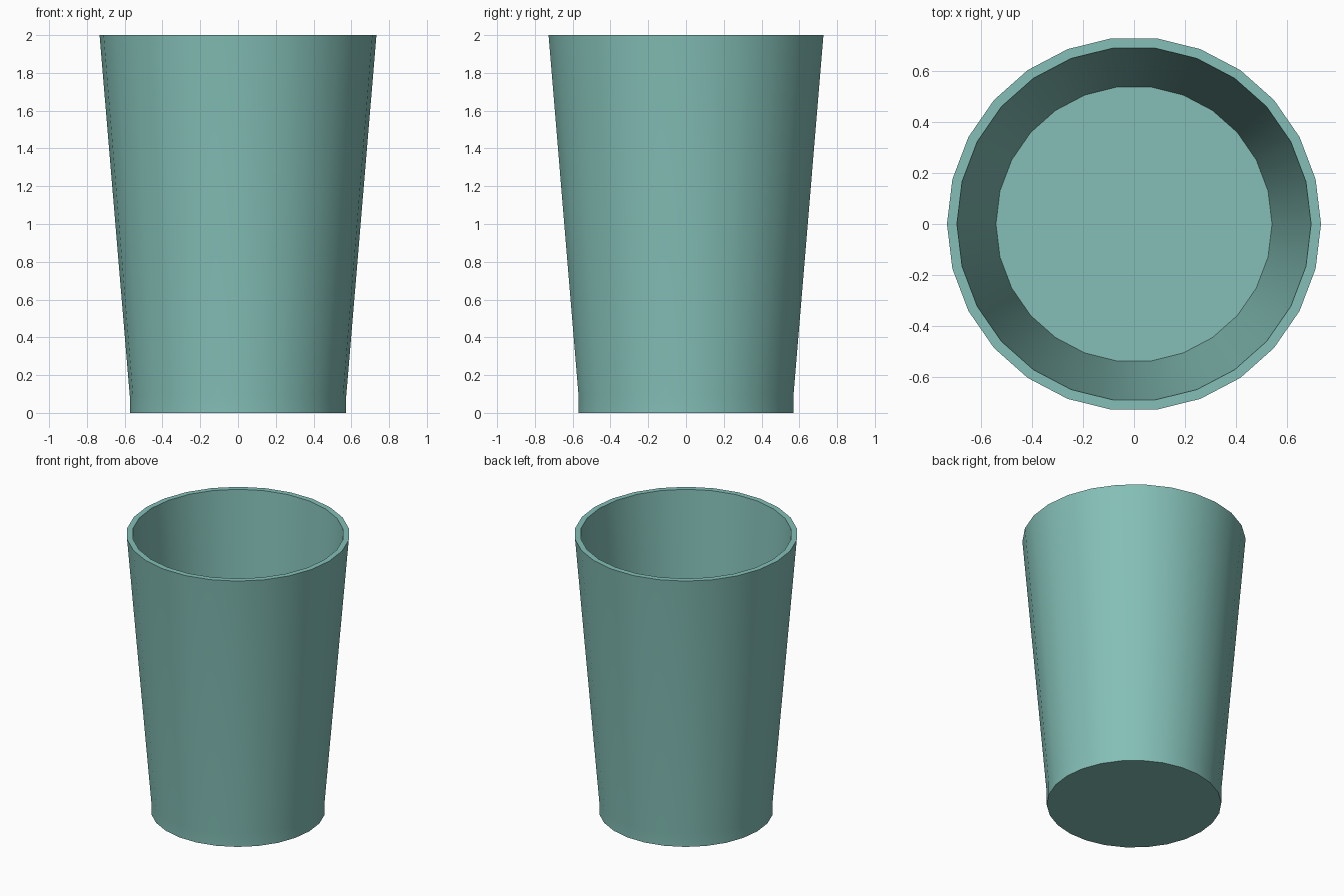
import bpy, bmesh, math

if "Cube" in bpy.data.objects:
    bpy.data.objects.remove(bpy.data.objects["Cube"])

SIDES = 26
# Profile (radius, z): outer foot, foot top, outer rim, inner rim, inner floor
PROFILE = [(0.573, 0), (0.573, 0.09), (0.733, 2.0), (0.694, 2.0), (0.541, 0.09)]

# Tapered cup: revolve the profile, then cap the base and the inner floor
bm = bmesh.new()
rings = []
for r, z in PROFILE:
    rings.append([bm.verts.new((r * math.cos(2 * math.pi * i / SIDES),
                                r * math.sin(2 * math.pi * i / SIDES), z))
                  for i in range(SIDES)])
for low, high in zip(rings, rings[1:]):
    for i in range(SIDES):
        j = (i + 1) % SIDES
        bm.faces.new((low[i], low[j], high[j], high[i]))
bm.faces.new(rings[0][::-1])
bm.faces.new(rings[-1])
bmesh.ops.recalc_face_normals(bm, faces=bm.faces)

mesh = bpy.data.meshes.new("cup")
bm.to_mesh(mesh)
bm.free()
cup = bpy.data.objects.new("cup", mesh)
bpy.context.collection.objects.link(cup)

# Teal material
mat = bpy.data.materials.new("teal")
mat.diffuse_color = (0.23, 0.52, 0.47, 1)
mat.use_nodes = True
mat.node_tree.nodes["Principled BSDF"].inputs["Base Color"].default_value = mat.diffuse_color
mesh.materials.append(mat)

# Smooth walls, crisp rim and base
bpy.context.view_layer.objects.active = cup
cup.select_set(True)
bpy.ops.object.shade_smooth_by_angle(angle=math.radians(30))
